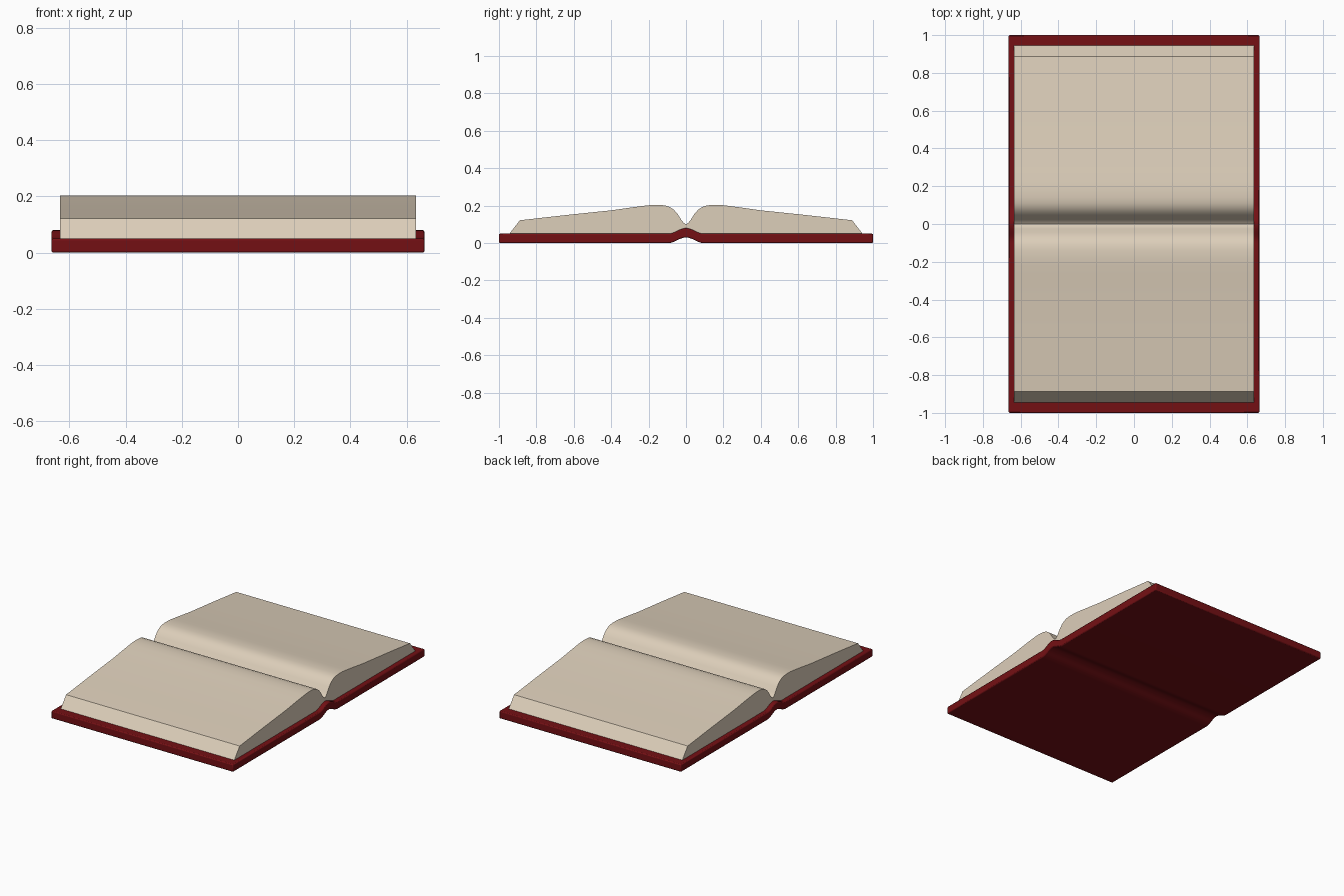
import bpy, bmesh, math

if "Cube" in bpy.data.objects:
    bpy.data.objects.remove(bpy.data.objects["Cube"])


def material(name, color):
    m = bpy.data.materials.new(name)
    m.diffuse_color = (*color, 1)
    m.use_nodes = True
    m.node_tree.nodes["Principled BSDF"].inputs["Base Color"].default_value = m.diffuse_color
    return m


RED = material("dark red cover", (0.175, 0.005, 0.007))
CREAM = material("cream paper", (0.72, 0.62, 0.49))


def extrude_profile(name, profile, half_width, mat, angle):
    """Extrude a closed (y, z) outline along x."""
    bm = bmesh.new()
    face = bm.faces.new([bm.verts.new((-half_width, y, z)) for y, z in profile])
    ext = bmesh.ops.extrude_face_region(bm, geom=[face])
    verts = [v for v in ext["geom"] if isinstance(v, bmesh.types.BMVert)]
    bmesh.ops.translate(bm, verts=verts, vec=(2 * half_width, 0, 0))
    bmesh.ops.recalc_face_normals(bm, faces=bm.faces)
    mesh = bpy.data.meshes.new(name)
    bm.to_mesh(mesh)
    bm.free()
    mesh.materials.append(mat)
    ob = bpy.data.objects.new(name, mesh)
    bpy.context.collection.objects.link(ob)
    bpy.ops.object.select_all(action='DESELECT')
    ob.select_set(True)
    bpy.context.view_layer.objects.active = ob
    bpy.ops.object.shade_smooth_by_angle(angle=math.radians(angle))
    return ob


def bump(y, base):
    """Height of the raised spine, fading out to the flat boards."""
    t = min(abs(y) / 0.095, 1)
    return base + 0.03 * (0.5 + 0.5 * math.cos(math.pi * t))


# Cover: two flat boards joined by a raised spine
spine_y = [-0.1 + 0.2 * i / 16 for i in range(17)]
top = [(-1, 0.05)] + [(y, bump(y, 0.05)) for y in spine_y] + [(1, 0.05)]
bottom = [(-1, 0.0)] + [(y, bump(y, 0.0)) for y in spine_y] + [(1, 0.0)]
cover = extrude_profile("cover", top + bottom[::-1], 0.664, RED, 30)
bev = cover.modifiers.new("soft edges", 'BEVEL')
bev.width = 0.006
bev.segments = 2
bev.limit_method = 'ANGLE'
bev.angle_limit = math.radians(50)

# Page blocks: curved tops falling into the gutter, slanted fore edges
upper = [(0.945, 0.049), (0.888, 0.122), (0.64, 0.150), (0.40, 0.175),
         (0.28, 0.192), (0.22, 0.200), (0.18, 0.204), (0.14, 0.204),
         (0.11, 0.201), (0.085, 0.192), (0.065, 0.178), (0.045, 0.156),
         (0.025, 0.124), (0.012, 0.108), (0, 0.100)]
under = [(y, bump(y, 0.049)) for y in (0, 0.025, 0.05, 0.075, 0.1)]
for side, label in ((1, "back"), (-1, "front")):
    outline = [(side * y, z) for y, z in upper + under]
    extrude_profile(label + "_pages", outline, 0.634, CREAM, 30)
